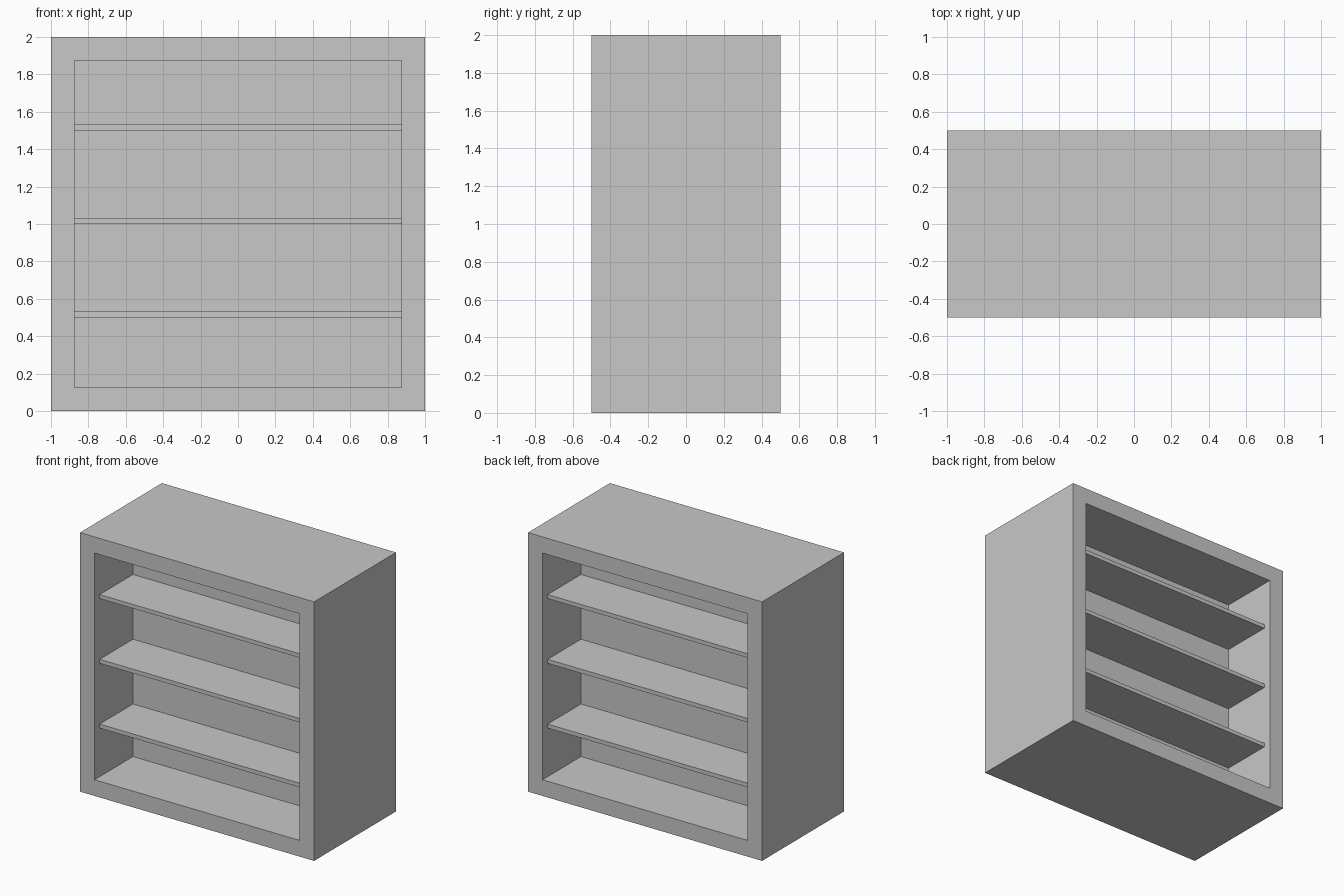
import bpy
import bmesh

old = bpy.data.objects.get("Cube")
if old:
    bpy.data.objects.remove(old, do_unlink=True)

WIDTH, DEPTH, HEIGHT = 2.0, 1.0, 2.0
WALL = 0.125          # thickness of the outer frame
PANEL = 0.0625        # thickness of the middle panel
BOARD = 0.031         # thickness of the shelves
SHELF_FRONT = 0.4375  # distance of shelf edges from the centre

grey = bpy.data.materials.new("plain grey")
grey.use_nodes = True
colour = (0.58, 0.58, 0.58, 1.0)
grey.diffuse_color = colour
grey.node_tree.nodes["Principled BSDF"].inputs["Base Color"].default_value = colour


def finish(bm, name):
    mesh = bpy.data.meshes.new(name)
    bm.to_mesh(mesh)
    bm.free()
    mesh.materials.append(grey)
    obj = bpy.data.objects.new(name, mesh)
    bpy.context.collection.objects.link(obj)


def box(bm, size, centre):
    verts = bmesh.ops.create_cube(bm, size=1)["verts"]
    bmesh.ops.scale(bm, vec=size, verts=verts)
    bmesh.ops.translate(bm, vec=centre, verts=verts)


# Cabinet: a block hollowed from front and back, leaving a thin middle panel
bm = bmesh.new()
box(bm, (WIDTH, DEPTH, HEIGHT), (0, 0, HEIGHT / 2))
bm.normal_update()
open_sides = [f for f in bm.faces if abs(f.normal.y) > 0.9]
bmesh.ops.inset_individual(bm, faces=open_sides, thickness=WALL, use_even_offset=True)
for face in open_sides:
    side = 1 if face.calc_center_median().y > 0 else -1
    floor = bmesh.ops.extrude_discrete_faces(bm, faces=[face])["faces"][0]
    for v in floor.verts:
        v.co.y = side * PANEL / 2
bmesh.ops.recalc_face_normals(bm, faces=bm.faces[:])
finish(bm, "cabinet")

# Shelves: three on each side of the middle panel
shelf_depth = SHELF_FRONT - PANEL / 2
for side, label in ((-1, "front"), (1, "back")):
    for level, bottom in (("lower", 0.5), ("middle", 1.0), ("upper", 1.5)):
        bm = bmesh.new()
        box(bm, (WIDTH - 2 * WALL, shelf_depth, BOARD),
            (0, side * (PANEL + shelf_depth) / 2, bottom + BOARD / 2))
        finish(bm, f"{label}_{level}_shelf")
